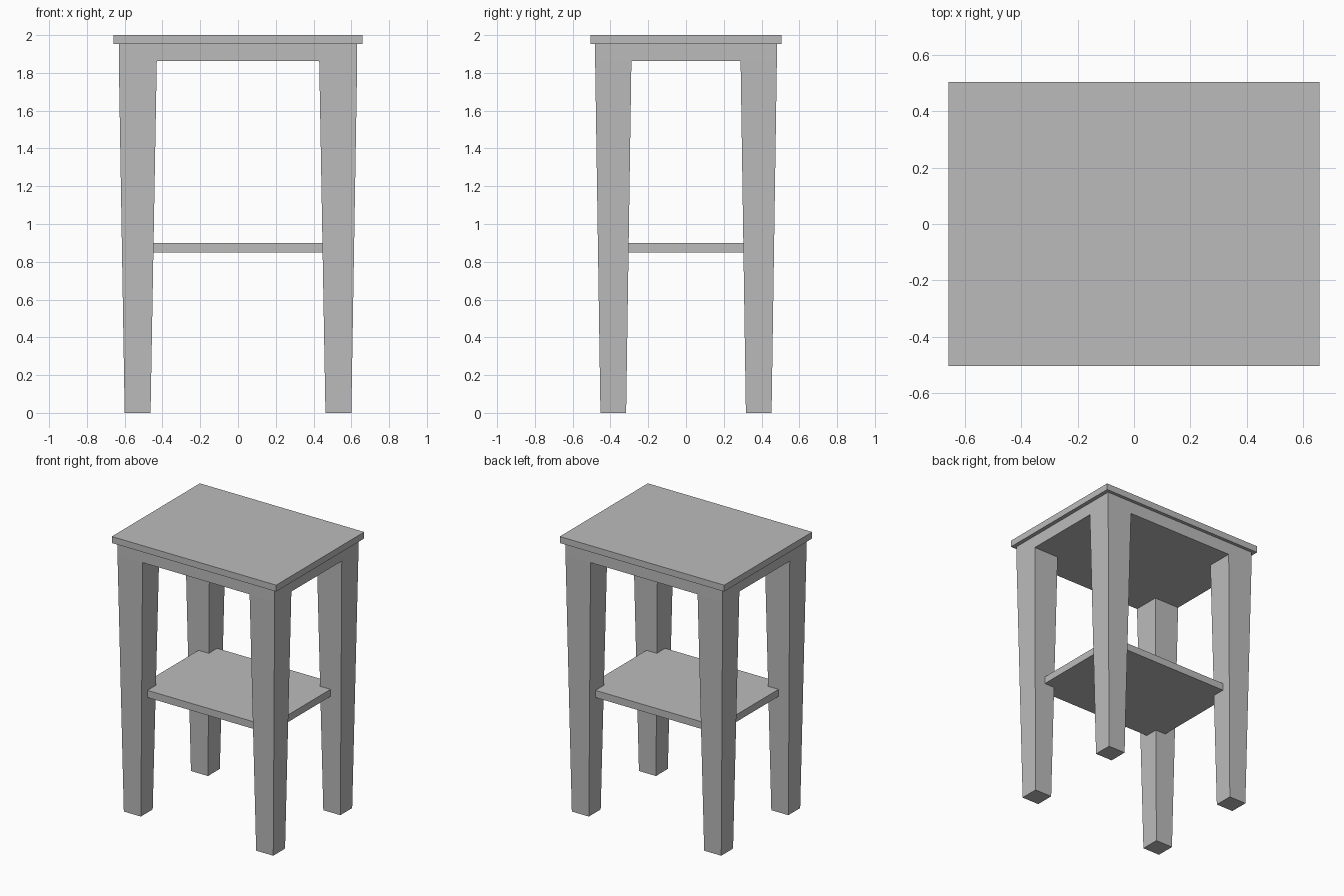
import bpy
import bmesh

cube = bpy.data.objects.get("Cube")
if cube:
    bpy.data.objects.remove(cube, do_unlink=True)

# Single flat material
grey = bpy.data.materials.new("plain grey")
grey.use_nodes = True
colour = (0.5, 0.5, 0.5, 1)
grey.diffuse_color = colour
grey.node_tree.nodes["Principled BSDF"].inputs["Base Color"].default_value = colour


def add_object(name, bm):
    bmesh.ops.recalc_face_normals(bm, faces=bm.faces)
    mesh = bpy.data.meshes.new(name)
    bm.to_mesh(mesh)
    bm.free()
    mesh.materials.append(grey)
    obj = bpy.data.objects.new(name, mesh)
    bpy.context.collection.objects.link(obj)
    return obj


def add_board(name, half_x, half_y, bottom, top):
    bm = bmesh.new()
    bmesh.ops.create_cube(bm, size=2)
    for v in bm.verts:
        v.co.x *= half_x
        v.co.y *= half_y
        v.co.z = top if v.co.z > 0 else bottom
    return add_object(name, bm)


APRON_Z, TOP_Z = 1.863, 1.953
INNER, OUTER = (0.43, 0.289), (0.631, 0.481)            # leg edges at the apron
FOOT_INNER, FOOT_OUTER = (0.463, 0.317), (0.60, 0.453)  # leg edges at the floor


def foot_position(value, axis):
    sign = 1 if value > 0 else -1
    is_outer = abs(value) > (INNER[axis] + OUTER[axis]) / 2
    return sign * (FOOT_OUTER if is_outer else FOOT_INNER)[axis]


# Frame: apron underside as a three by three grid
bm = bmesh.new()
lines = [(-OUTER[a], -INNER[a], INNER[a], OUTER[a]) for a in (0, 1)]
grid = [[bm.verts.new((x, y, APRON_Z)) for y in lines[1]] for x in lines[0]]
corners = []
for i in range(3):
    for j in range(3):
        face = bm.faces.new((grid[i][j], grid[i][j + 1],
                             grid[i + 1][j + 1], grid[i + 1][j]))
        if i != 1 and j != 1:
            corners.append(face)

# Apron rim, raised from the outer edge
rim = [e for e in bm.edges if e.is_boundary]
raised = bmesh.ops.extrude_edge_only(bm, edges=rim)["geom"]
for v in raised:
    if isinstance(v, bmesh.types.BMVert):
        v.co.z = TOP_Z
bmesh.ops.holes_fill(bm, edges=[e for e in bm.edges if e.is_boundary])

# Tapered legs, drawn down from the corner cells
feet = bmesh.ops.extrude_discrete_faces(bm, faces=corners)["faces"]
for face in feet:
    for v in face.verts:
        v.co = (foot_position(v.co.x, 0), foot_position(v.co.y, 1), 0)
bmesh.ops.remove_doubles(bm, verts=bm.verts, dist=0.0001)
add_object("legs_and_apron", bm)

# Table top and lower shelf
add_board("table_top", 0.66, 0.505, TOP_Z, 2)
add_board("lower_shelf", 0.53, 0.40, 0.848, 0.90)
